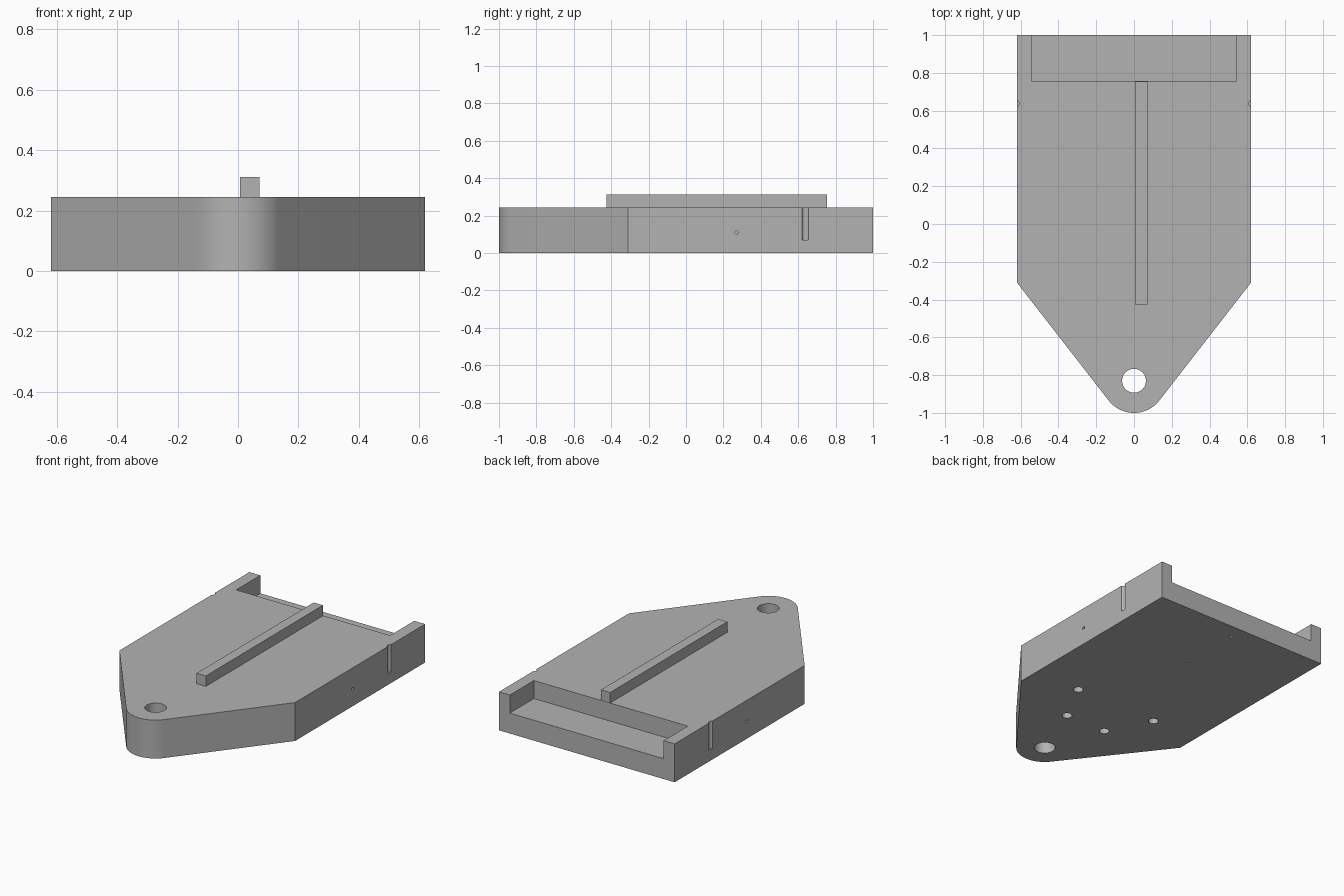
import bpy, bmesh
from math import pi, sin, cos, atan2, acos, hypot, radians
from mathutils import Matrix, Vector

default = bpy.data.objects.get("Cube")
if default:
    bpy.data.objects.remove(default, do_unlink=True)

HALF_W, HEIGHT = 0.62, 0.245
SHOULDER_Y, NOSE_Y, NOSE_R = -0.31, -0.83, 0.17

grey = bpy.data.materials.new("plain grey")
grey.use_nodes = True
grey.diffuse_color = (0.45, 0.45, 0.45, 1)
grey.node_tree.nodes["Principled BSDF"].inputs["Base Color"].default_value = (0.45, 0.45, 0.45, 1)


def make_object(name, bm):
    bmesh.ops.recalc_face_normals(bm, faces=bm.faces)
    mesh = bpy.data.meshes.new(name)
    bm.to_mesh(mesh)
    bm.free()
    mesh.materials.append(grey)
    obj = bpy.data.objects.new(name, mesh)
    bpy.context.collection.objects.link(obj)
    return obj


def add_box(bm, low, high):
    low, high = Vector(low), Vector(high)
    matrix = Matrix.Translation((low + high) / 2) @ Matrix.Diagonal((*(high - low), 1))
    bmesh.ops.create_cube(bm, size=1, matrix=matrix)


def add_cylinder(bm, centre, radius, length, axis="Z", sides=32):
    turn = Matrix.Rotation(pi / 2, 4, "Y") if axis == "X" else Matrix()
    bmesh.ops.create_cone(bm, cap_ends=True, segments=sides, radius1=radius, radius2=radius,
                          depth=length, matrix=Matrix.Translation(centre) @ turn)


# Body plate: square back, tapered front, tangent rounded nose
reach = (HALF_W, SHOULDER_Y - NOSE_Y)
tangent = atan2(reach[1], reach[0]) - acos(NOSE_R / hypot(*reach))
steps = 32
outline = [(-HALF_W, SHOULDER_Y), (-HALF_W, 1), (HALF_W, 1), (HALF_W, SHOULDER_Y)]
for i in range(steps + 1):
    a = tangent + (-pi - 2 * tangent) * i / steps
    outline.append((NOSE_R * cos(a), NOSE_Y + NOSE_R * sin(a)))
bm = bmesh.new()
face = bm.faces.new([bm.verts.new((x, y, 0)) for x, y in outline])
top = bmesh.ops.extrude_face_region(bm, geom=[face])["geom"]
bmesh.ops.translate(bm, vec=(0, 0, HEIGHT), verts=[v for v in top if isinstance(v, bmesh.types.BMVert)])
body = make_object("body_plate", bm)

# Cutters: rear pocket, nose hole, underside holes, side grooves and pin holes
bm = bmesh.new()
add_box(bm, (-0.543, 0.757, 0.13), (0.543, 1.1, 0.4))
add_cylinder(bm, (0, NOSE_Y, 0.12), 0.063, 0.6, sides=48)
for y in (0.49, 0.9):
    add_cylinder(bm, (0, y, 0), 0.008, 0.12, sides=16)
for side in (-1, 1):
    for x, y in ((0.293, -0.17), (0.145, -0.45)):
        add_cylinder(bm, (side * x, y, 0), 0.03, 0.24)
    add_cylinder(bm, (side * 0.627, 0.638, 0.22), 0.019, 0.3, sides=24)
    add_cylinder(bm, (side * HALF_W, 0.27, 0.11), 0.009, 0.12, axis="X", sides=16)
cutter = make_object("hole_cutter", bm)
cutter.hide_render = True

cut = body.modifiers.new("holes", "BOOLEAN")
cut.operation, cut.solver, cut.object = "DIFFERENCE", "EXACT", cutter
bpy.context.view_layer.objects.active = body
body.select_set(True)
bpy.ops.object.modifier_apply(modifier=cut.name)
bpy.data.objects.remove(cutter, do_unlink=True)
bpy.ops.object.shade_smooth_by_angle(angle=radians(30))

# Raised guide rail
bm = bmesh.new()
add_box(bm, (0.006, -0.425, HEIGHT), (0.071, 0.755, 0.312))
make_object("guide_rail", bm)
